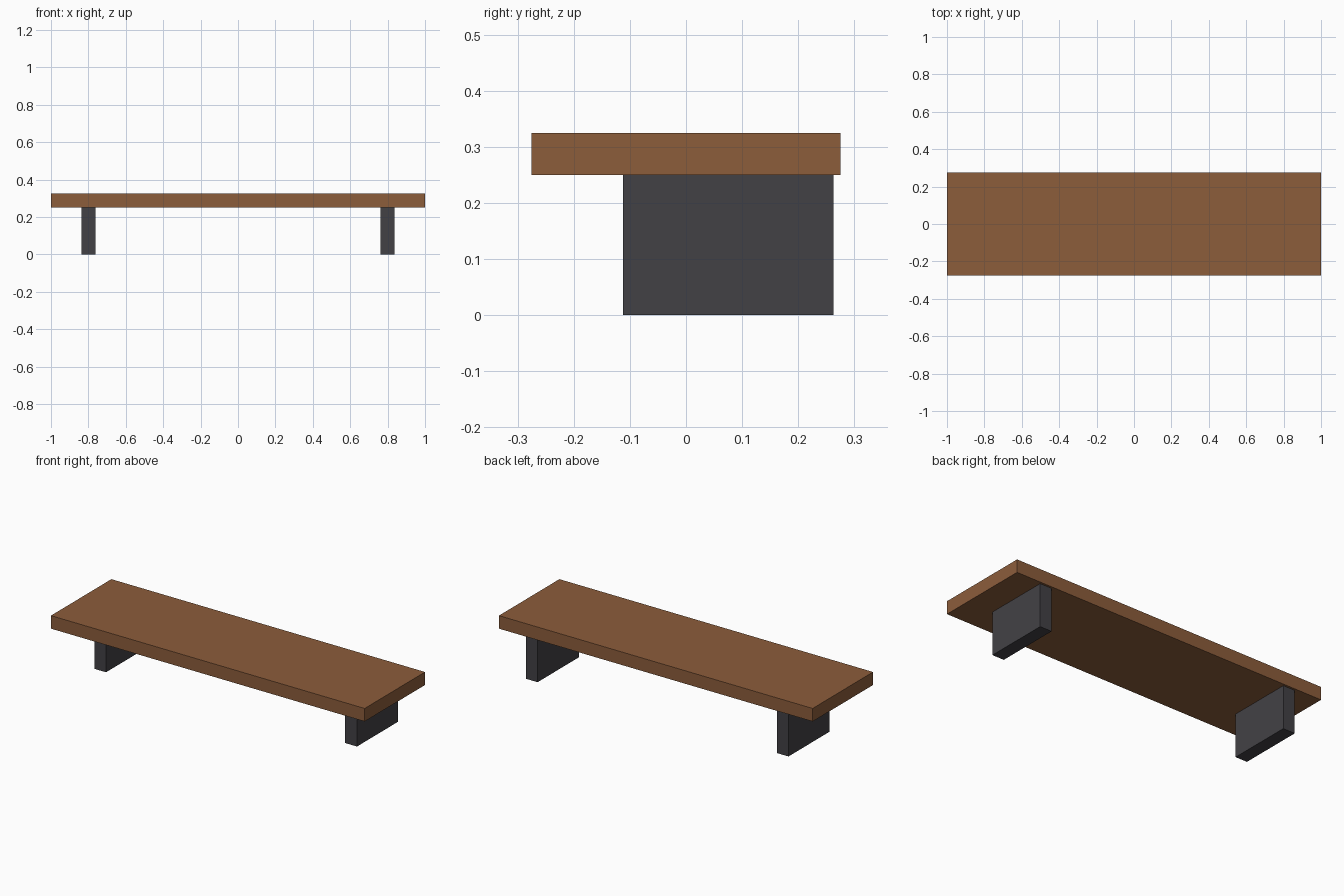
import bpy

if "Cube" in bpy.data.objects:
    bpy.data.objects.remove(bpy.data.objects["Cube"])


def make_material(name, rgb):
    mat = bpy.data.materials.new(name)
    mat.diffuse_color = (*rgb, 1.0)
    mat.use_nodes = True
    mat.node_tree.nodes["Principled BSDF"].inputs["Base Color"].default_value = mat.diffuse_color
    return mat


def add_box(name, low, high, mat):
    """Axis-aligned box between two opposite corners."""
    center = [(a + b) / 2 for a, b in zip(low, high)]
    bpy.ops.mesh.primitive_cube_add(size=1, location=center)
    obj = bpy.context.object
    obj.name = name
    obj.scale = [b - a for a, b in zip(low, high)]
    bpy.ops.object.transform_apply(location=False, rotation=False, scale=True)
    obj.data.materials.append(mat)
    return obj


wood = make_material("brown wood", (0.262, 0.109, 0.044))
metal = make_material("dark grey metal", (0.055, 0.053, 0.060))

# Shelf board
add_box("shelf_board", (-1, -0.275, 0.25), (1, 0.275, 0.325), wood)

# Two support brackets, set towards the back
for side, x in (("left", -0.8), ("right", 0.8)):
    add_box(side + "_bracket", (x - 0.0375, -0.1125, 0),
            (x + 0.0375, 0.2625, 0.25), metal)
